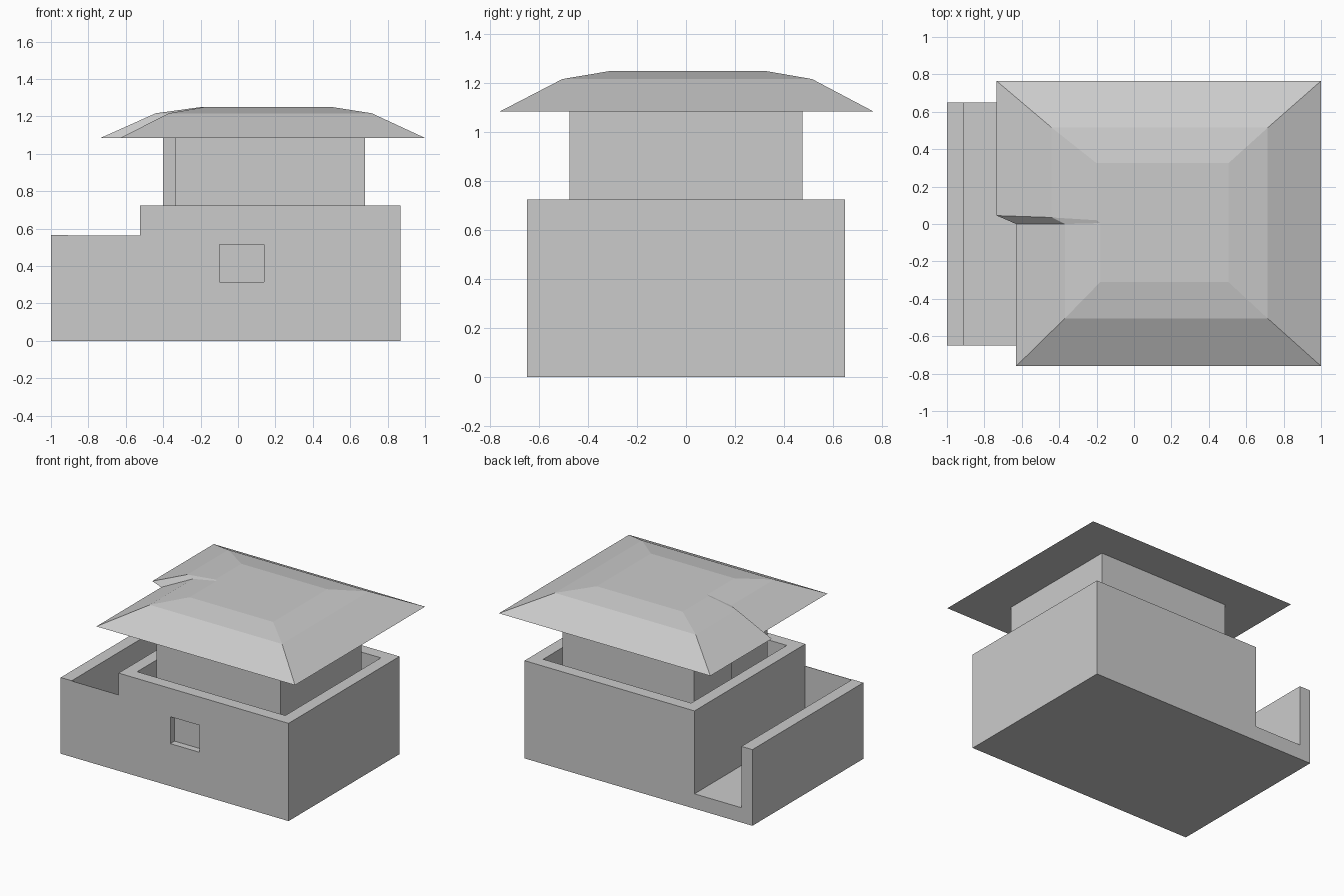
import bpy
import bmesh

cube = bpy.data.objects.get("Cube")
if cube:
    bpy.data.objects.remove(cube, do_unlink=True)

grey = bpy.data.materials.new("plain grey")
grey.use_nodes = True
GREY = (0.6, 0.6, 0.6, 1.0)
grey.diffuse_color = GREY
grey.node_tree.nodes["Principled BSDF"].inputs["Base Color"].default_value = GREY


def loft(name, rings):
    """Closed solid through a stack of matching rings of points."""
    bm = bmesh.new()
    loops = [[bm.verts.new(p) for p in ring] for ring in rings]
    count = len(loops[0])
    for low, high in zip(loops, loops[1:]):
        for i in range(count):
            j = (i + 1) % count
            bm.faces.new((low[i], low[j], high[j], high[i]))
    bm.faces.new(loops[0][::-1])
    bm.faces.new(loops[-1])
    bmesh.ops.recalc_face_normals(bm, faces=bm.faces)
    mesh = bpy.data.meshes.new(name)
    bm.to_mesh(mesh)
    bm.free()
    mesh.materials.append(grey)
    obj = bpy.data.objects.new(name, mesh)
    bpy.context.collection.objects.link(obj)
    return obj


def box(name, x, y, z):
    corners = [(x[0], y[0]), (x[1], y[0]), (x[1], y[1]), (x[0], y[1])]
    return loft(name, [[(px, py, h) for px, py in corners] for h in z])


def cut(target, cutter):
    cutter.hide_render = True
    cutter.hide_viewport = True
    cutter.display_type = 'WIRE'
    mod = target.modifiers.new(cutter.name, 'BOOLEAN')
    mod.operation = 'DIFFERENCE'
    mod.solver = 'EXACT'
    mod.object = cutter


WALL = 0.09
FLOOR = 0.11
X0, X1, Y = -0.525, 0.87, 0.65

# Main storey: open-topped box with a shallow front window recess
walls = box("main_walls", (X0, X1), (-Y, Y), (0, 0.725))
cut(walls, box("hollow_cutter", (X0 + WALL, X1 - WALL), (-Y + WALL, Y - WALL), (FLOOR, 0.9)))
cut(walls, box("window_cutter", (-0.1, 0.14), (-Y - 0.1, -Y + 0.05), (0.315, 0.515)))

# Side yard: floor and outer wall in one profile, open at the back
profile = [(-1, 0), (X0, 0), (X0, FLOOR), (-1 + WALL, FLOOR), (-1 + WALL, 0.565), (-1, 0.565)]
loft("side_yard", [[(x, y, z) for x, z in profile] for y in (-Y, Y)])
box("yard_front_wall", (-1 + WALL, X0), (-Y, -Y + 0.004), (FLOOR, 0.563))


def stepped_ring(right, left_back, left_front, back, front, step_back, step_front, z):
    """Rectangle whose back half reaches further to one side."""
    return [(right, front, z), (right, back, z), (left_back, back, z),
            (left_back, step_back, z), (left_front, step_front, z), (left_front, front, z)]


# Upper storey with a stepped side wall
loft("upper_room", [stepped_ring(0.68, -0.4, -0.335, 0.475, -0.475, 0.035, 0.0, z)
                    for z in (FLOOR, 1.09)])

# Hipped roof in two pitches, following the same step
loft("roof", [
    stepped_ring(1.0, -0.735, -0.63, 0.765, -0.76, 0.045, 0.0, 1.085),
    stepped_ring(0.715, -0.44, -0.37, 0.515, -0.505, 0.035, 0.0, 1.217),
    stepped_ring(0.505, -0.2, -0.18, 0.325, -0.31, 0.02, 0.005, 1.25),
])
